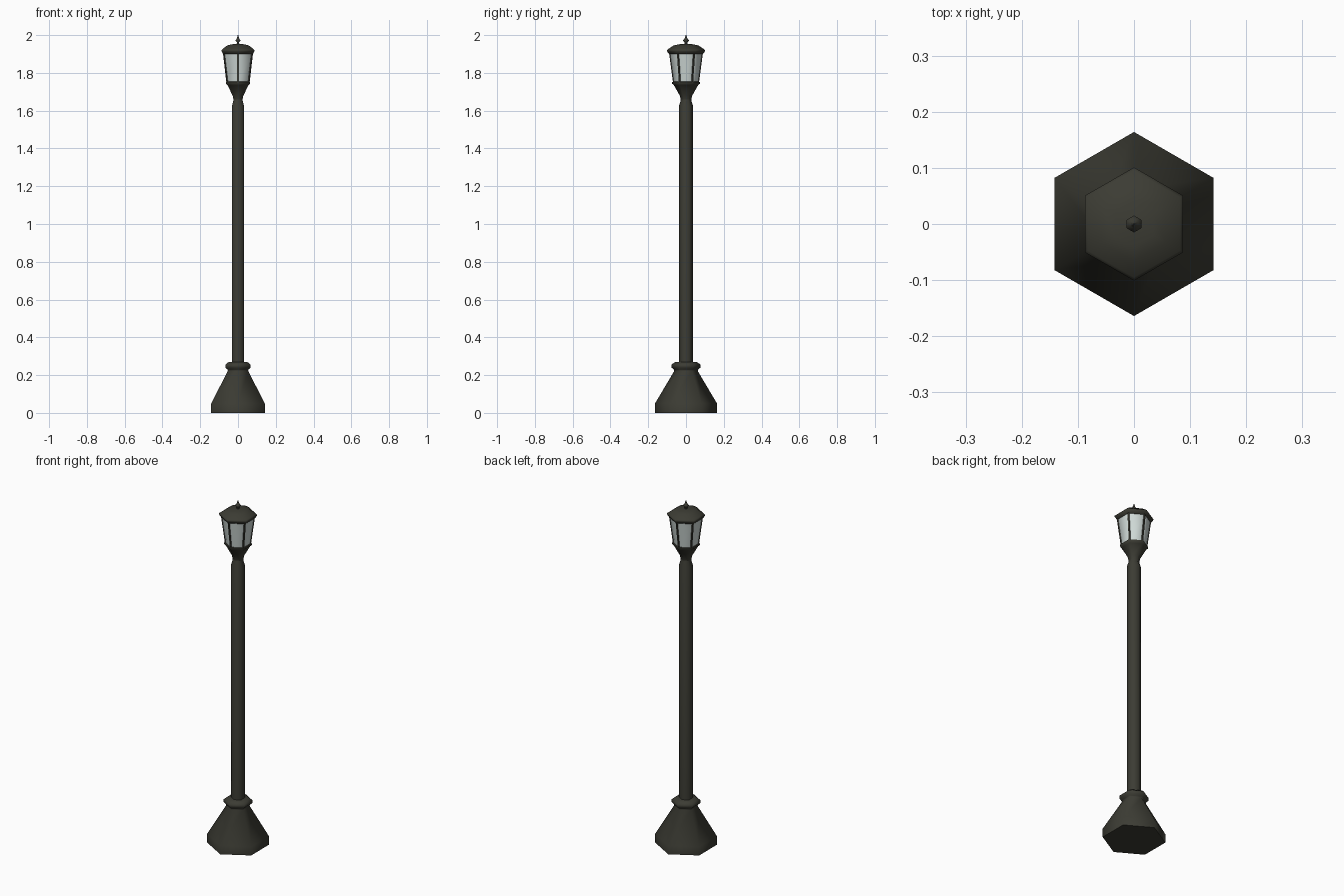
import bpy, bmesh, math
from mathutils import Vector

if "Cube" in bpy.data.objects:
    bpy.data.objects.remove(bpy.data.objects["Cube"])


def material(name, rgb):
    m = bpy.data.materials.new(name)
    m.diffuse_color = (*rgb, 1)
    m.use_nodes = True
    m.node_tree.nodes["Principled BSDF"].inputs["Base Color"].default_value = m.diffuse_color
    return m


METAL = material("dark_metal", (0.045, 0.045, 0.034))
GLASS = material("pale_glass", (0.62, 0.69, 0.67))


def corner(r, z, i):
    # hexagon corners point along +y and -y
    a = math.radians(90 + 60 * i)
    return Vector((r * math.cos(a), r * math.sin(a), z))


def finish(name, bm, mat, angle=65):
    bmesh.ops.recalc_face_normals(bm, faces=bm.faces)
    me = bpy.data.meshes.new(name)
    bm.to_mesh(me)
    bm.free()
    ob = bpy.data.objects.new(name, me)
    bpy.context.collection.objects.link(ob)
    me.materials.append(mat)
    bpy.ops.object.select_all(action='DESELECT')
    ob.select_set(True)
    bpy.context.view_layer.objects.active = ob
    bpy.ops.object.shade_smooth_by_angle(angle=math.radians(angle))
    return ob


def hex_lathe(name, profile, mat):
    # profile: (corner radius, height) from bottom to top
    bm = bmesh.new()
    rings = [[bm.verts.new(corner(r, z, i)) for i in range(6)] for r, z in profile]
    for a, b in zip(rings, rings[1:]):
        for i in range(6):
            j = (i + 1) % 6
            bm.faces.new((a[i], a[j], b[j], b[i]))
    bm.faces.new(rings[0][::-1])
    bm.faces.new(rings[-1])
    return finish(name, bm, mat)


# flared foot with collar
hex_lathe("base", [(0.164, 0), (0.164, 0.05), (0.062, 0.222), (0.064, 0.23),
                   (0.077, 0.24), (0.077, 0.255), (0.06, 0.268), (0.036, 0.27)], METAL)

# long pole
hex_lathe("pole", [(0.037, 0.26), (0.037, 1.625), (0.028, 1.655), (0.028, 1.665)], METAL)

# cup that carries the lantern
hex_lathe("lantern_cup", [(0.028, 1.66), (0.033, 1.68), (0.064, 1.735),
                          (0.074, 1.743), (0.074, 1.752), (0.066, 1.754)], METAL)

# glass body
hex_lathe("lantern_glass", [(0.067, 1.75), (0.088, 1.908)], GLASS)

# thin bars along the glass corners
bm = bmesh.new()
for i in range(6):
    ends = []
    for r, z in ((0.067, 1.75), (0.088, 1.908)):
        c = corner(r, z, i)
        out = Vector((c.x, c.y, 0)).normalized()
        side = Vector((-out.y, out.x, 0))
        ends.append([bm.verts.new(c + out * o + side * s)
                     for o, s in ((0.002, -0.004), (0.002, 0.004), (-0.006, 0.006), (-0.006, -0.006))])
    a, b = ends
    for k in range(4):
        n = (k + 1) % 4
        bm.faces.new((a[k], a[n], b[n], b[k]))
    bm.faces.new(a[::-1])
    bm.faces.new(b)
finish("lantern_bars", bm, METAL, 30)

# roof with a stepped rim
hex_lathe("roof", [(0.085, 1.898), (0.092, 1.902), (0.101, 1.915), (0.101, 1.921),
                   (0.095, 1.926), (0.066, 1.945), (0.04, 1.951), (0.008, 1.954)], METAL)

# finial
hex_lathe("finial", [(0.008, 1.95), (0.007, 1.962), (0.015, 1.97), (0.015, 1.974),
                     (0.008, 1.98), (0.0015, 2.0)], METAL)
